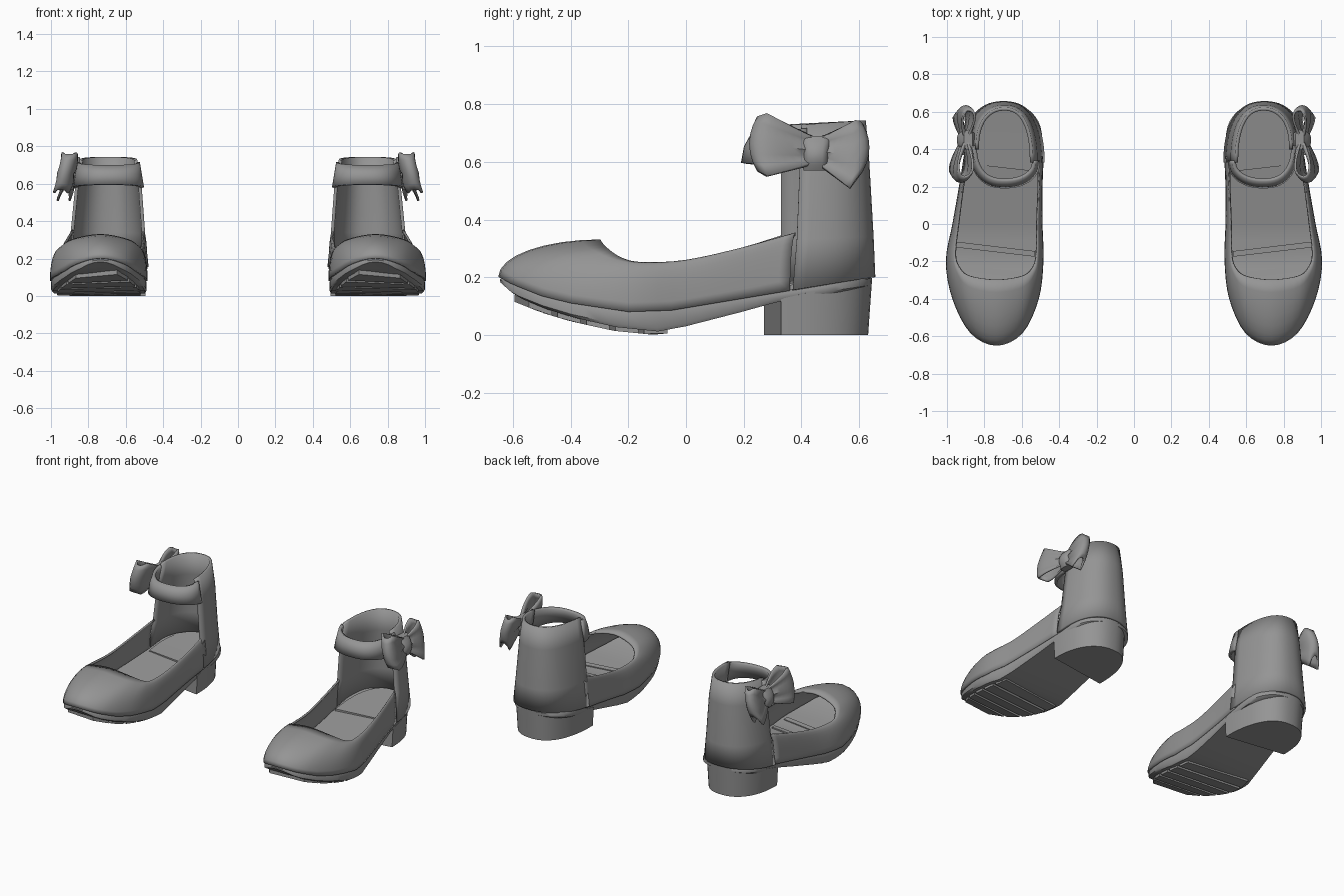
import bpy, bmesh, math
from mathutils import Vector

cube = bpy.data.objects.get("Cube")
if cube:
    bpy.data.objects.remove(cube)

grey = bpy.data.materials.new("mid grey")
grey.use_nodes = True
grey.diffuse_color = (0.3, 0.3, 0.3, 1)
grey.node_tree.nodes["Principled BSDF"].inputs["Base Color"].default_value = (0.3, 0.3, 0.3, 1)


def lerp(table, v):
    """Read a value off a sorted table of (position, value) pairs."""
    if v <= table[0][0]:
        return table[0][1]
    for (a, p), (b, q) in zip(table, table[1:]):
        if v <= b:
            return p + (q - p) * (v - a) / (b - a)
    return table[-1][1]


def spline(pts, steps, closed=False):
    """Smooth curve through the control points."""
    pts = [Vector(p) for p in pts]
    n = len(pts)
    pick = (lambda i: pts[i % n]) if closed else (lambda i: pts[min(max(i, 0), n - 1)])
    out = []
    for i in range(n if closed else n - 1):
        a, b, c, d = (pick(i + k) for k in (-1, 0, 1, 2))
        for s in range(steps):
            t = s / steps
            out.append(b + (c - a) * t / 2 + (2 * a - 5 * b + 4 * c - d) * t * t / 2
                       + (3 * b - a - 3 * c + d) * t ** 3 / 2)
    return out if closed else out + [pts[-1]]


def loft(name, rows, closed=False, caps=None, wall=0, angle=40):
    """Skin rows of points; caps pairs opposite ring points; both shoes come from a mirror."""
    bm = bmesh.new()
    vs = [[bm.verts.new(p) for p in row] for row in rows]
    n = len(rows[0])
    for a, b in zip(vs, vs[1:]):
        for i in range(n if closed else n - 1):
            j = (i + 1) % n
            bm.faces.new((a[i], a[j], b[j], b[i]))
    if caps is not None:
        for ring in (vs[0], vs[-1]):
            for i in range(n // 2):
                quad = [ring[k % n] for k in (i, i + 1, n - caps - i - 1, n - caps - i)]
                quad = list(dict.fromkeys(quad))
                if len(quad) > 2:
                    bm.faces.new(quad)
    bmesh.ops.recalc_face_normals(bm, faces=bm.faces)
    mesh = bpy.data.meshes.new(name)
    bm.to_mesh(mesh)
    bm.free()
    mesh.materials.append(grey)
    mesh.shade_smooth()
    mesh.set_sharp_from_angle(angle=math.radians(angle))
    ob = bpy.data.objects.new(name, mesh)
    bpy.context.scene.collection.objects.link(ob)
    if wall:
        mod = ob.modifiers.new("thickness", 'SOLIDIFY')
        mod.thickness, mod.offset = wall, 0
    ob.modifiers.new("pair", 'MIRROR')
    return ob


# Side profiles: height of the welt line and of the sole underside along y
WELT = [(-.645, .2), (-.6, .175), (-.5, .135), (-.4, .11), (-.2, .08), (-.05, .085),
        (.1, .11), (.37, .155), (.64, .2)]
UNDER = [(-.645, .17), (-.6, .13), (-.5, .09), (-.4, .06), (-.25, .027), (-.1, .012),
         (0, .03), (.2, .08), (.33, .115), (.64, .16)]

# Plan outline from the heel centre round the outer side, toe and inner side
PLAN = [(.69, .645), (.81, .615), (.885, .52), (.905, .36), (.93, .2), (.965, 0), (1, -.2),
        (.965, -.4), (.87, -.58), (.735, -.645), (.6, -.58), (.515, -.4), (.49, -.2),
        (.495, 0), (.495, .2), (.49, .36), (.5, .52), (.57, .615)]
outline = spline(PLAN, 4, True)
half = len(outline) // 2
outer_edge = sorted((p.y, p.x) for p in outline[:half + 1])
inner_edge = sorted((p.y, p.x) for p in outline[half:])


def ring(scale, table, lift=0):
    return [Vector((.72 + (p.x - .72) * scale, p.y * scale, lerp(table, p.y) + lift))
            for p in outline]


# Sole and insole
loft("sole", [ring(.97, UNDER), ring(.998, UNDER, .012), ring(1, WELT, -.008), ring(.985, WELT, .004)],
     True, 0)
loft("insole", [ring(.95, WELT, 0), ring(.945, WELT, .016)], True, 0)


def bar(name, y, depth, inset, table, low, high):
    """Plate running across the foot, its outer end set slightly further back."""
    rows = []
    for z in (low, high):
        pts = []
        for edge, sign, back in ((outer_edge, -1, .025), (inner_edge, 1, -.025)):
            for yy in ((y, y + depth) if sign < 0 else (y + depth, y)):
                yy += back
                pts.append(Vector((lerp(edge, yy) + sign * inset, yy, lerp(table, yy) + z)))
        rows.append(pts)
    loft(name, rows, True, 1)


for k in range(5):
    bar("tread", -.57 + k * .1, .08, .03, UNDER, -.013, .01)
for y in (-.27, -.15):
    bar("insole_rib", y, .03, .04, WELT, .01, .024)

# Upper: skin between the welt line and the foot opening
OPENING = [(.88, .38, .35), (.912, .2, .3), (.937, 0, .255), (.953, -.15, .247), (.94, -.22, .262),
           (.885, -.275, .298), (.735, -.297, .325), (.59, -.275, .298), (.535, -.22, .262),
           (.523, -.15, .247), (.52, 0, .255), (.512, .2, .3), (.512, .36, .35)]
top_edge = spline(OPENING, 4)
foot_edge = [Vector((p.x, p.y, lerp(WELT, p.y))) for p in outline[12:61]]
rows = []
for k in range(9):
    t = k / 8 * math.pi / 2
    rows.append([Vector((w.x + (o.x - w.x) * (1 - math.cos(t)),
                         w.y + (o.y - w.y) * (1 - math.cos(t)),
                         w.z + (o.z - w.z) * math.sin(t))) for w, o in zip(foot_edge, top_edge)])
loft("upper", rows, wall=.012)


def arc(xi, xo, yi, yo, tip, z_side, z_tip, n=28, power=.85):
    """U-shaped run from the outer side round the tip to the inner side."""
    pts = []
    for i in range(n):
        a = math.pi * i / (n - 1)
        c, s = math.cos(a), max(math.sin(a), 0) ** power
        c = math.copysign(abs(c) ** power, c)
        y = (yo + yi) / 2 + (yo - yi) / 2 * c
        pts.append(Vector(((xi + xo) / 2 + (xo - xi) / 2 * c, y + (tip - y) * s,
                           z_side + (z_tip - z_side) * s)))
    return pts


# Heel counter rising into the ankle cuff, open at the front
loft("heel_counter", [arc(.487, .908, .33, .37, .648, .155, .2),
                      arc(.505, .887, .33, .384, .642, .33, .34),
                      arc(.525, .86, .33, .395, .627, .6, .6),
                      arc(.548, .838, .33, .4, .615, .727, .743)], wall=.018)
# Heel block and the pad above it
loft("heel_block", [arc(.495, .9, .27, .33, .632, 0, 0),
                    arc(.488, .907, .27, .33, .646, .125, .198)], True, 1)
loft("heel_pad", [arc(.515, .88, .28, .32, .62, .15, .205),
                  arc(.52, .875, .28, .32, .615, .172, .222)], True, 1)

# Ankle strap across the front
loft("ankle_strap", [arc(.512, .872, .34, .42, .2, .578, .595),
                     arc(.523, .863, .34, .42, .21, .645, .65),
                     arc(.535, .85, .34, .42, .235, .715, .695)], wall=.02)


# Bow: two folded ribbon loops with flaring height
def bow_loop(name, end_y, top, bottom, spread, x_end):
    loop = []
    for i in range(25):
        a = 2 * math.pi * i / 24
        d = (1 - math.cos(a)) / 2
        loop.append((d, .895 + (x_end - .895) * d + spread * math.sin(a) * (.25 + .75 * d)))
    rows = []
    for k in range(7):
        f = k / 6
        row = []
        for d, x in loop:
            low, high = lerp(bottom, d), lerp(top, d)
            z = low + (high - low) * f
            crease = .012 * math.cos(f * 4 * math.pi) * (1 - d)
            y = .45 + (end_y - .45) * d * (1 - .12 * abs(2 * f - 1) ** 2)
            row.append(Vector((x + crease - .22 * (z - .65), y, z)))
        rows.append(row)
    loft(name, rows, wall=.012, angle=50)


bow_loop("bow_front_loop", .225, [(0, .68), (.2, .7), (.85, .768), (1, .755)],
         [(0, .6), (.2, .585), (.85, .55), (1, .57)], .055, .93)
bow_loop("bow_back_loop", .63, [(0, .68), (.2, .69), (.9, .747), (1, .73)],
         [(0, .6), (.25, .57), (.75, .508), (1, .57)], .045, .9)

# Knot wrapped round the middle of the bow
rows = []
for k in range(7):
    f = k / 6
    z, bulge = .57 + .12 * f, math.sin(math.pi * (.15 + .7 * f))
    rows.append([Vector((.895 + .052 * bulge * math.cos(a) - .15 * (z - .63),
                         .45 + (.042 + .012 * f) * math.copysign(abs(math.sin(a)) ** .6, math.sin(a)), z))
                 for a in (2 * math.pi * i / 20 for i in range(20))])
loft("bow_knot", rows, True, 0)
